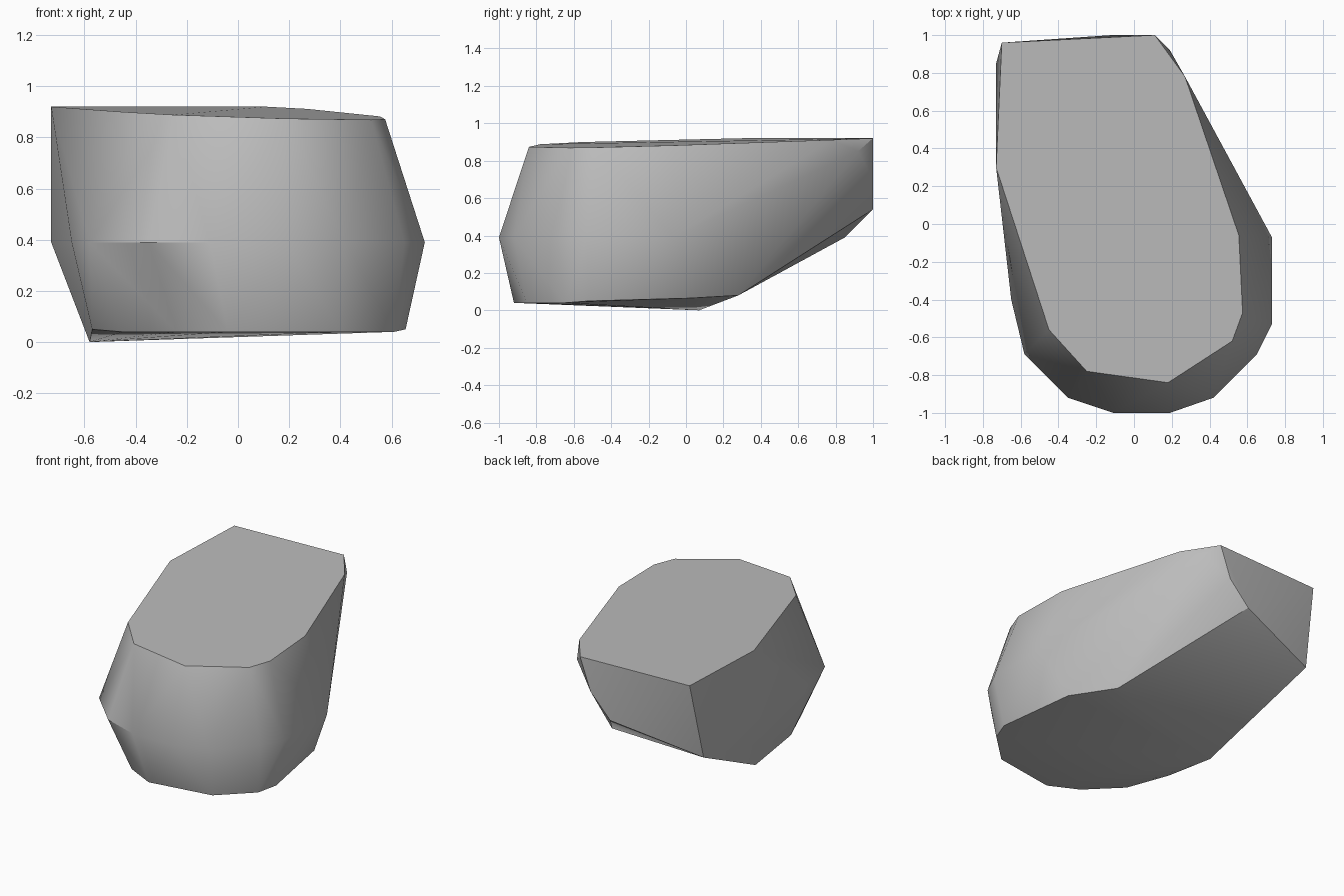
import bpy
import bmesh
import math

cube = bpy.data.objects.get("Cube")
if cube:
    bpy.data.objects.remove(cube, do_unlink=True)


def make_material(name, colour):
    material = bpy.data.materials.new(name)
    material.use_nodes = True
    material.diffuse_color = colour
    material.node_tree.nodes["Principled BSDF"].inputs["Base Color"].default_value = colour
    return material


def top_height(x, y):
    # Gently tilted upper face
    return min(0.92, 0.9 - 0.03 * x + 0.025 * y)


# Outline of the flat upper face
top_outline = [(-.7, .96), (-.73, .3), (-.45, -.56), (-.25, -.78), (.18, -.84),
               (.52, -.62), (.575, -.47), (.555, -.06), (.27, .78), (.11, 1)]

# Widest outline around the middle
waist_height = 0.39
waist_outline = [(-.73, .85), (-.65, -.4), (-.58, -.69), (-.35, -.92), (-.11, -1),
                 (.19, -1), (.42, -.92), (.65, -.69), (.73, -.53), (.73, -.07)]

# Underside corners and the chipped corners at the back
base_corners = [(-.58, .07, 0), (-.57, -.33, .05), (-.45, -.61, .04), (-.24, -.82, .04),
                (-.04, -.92, .04), (.4, -.85, .04), (.61, -.65, .04), (.655, -.52, .05),
                (.57, .02, .065), (.37, .28, .08)]
back_corners = [(-.12, 1, .54), (.03, 1, .7), (.19, .92, .85)]

corners = [(x, y, top_height(x, y)) for x, y in top_outline]
corners += [(x, y, waist_height) for x, y in waist_outline]
corners += base_corners + back_corners

# Wrap the corners in one faceted stone
bm = bmesh.new()
for corner in corners:
    bm.verts.new(corner)
hull = bmesh.ops.convex_hull(bm, input=bm.verts)
loose = {item for key in ("geom_interior", "geom_unused") for item in hull[key]
         if isinstance(item, bmesh.types.BMVert)}
bmesh.ops.delete(bm, geom=list(loose), context="VERTS")
bmesh.ops.dissolve_limit(bm, angle_limit=math.radians(2), verts=bm.verts, edges=bm.edges)
bmesh.ops.recalc_face_normals(bm, faces=bm.faces)

mesh = bpy.data.meshes.new("rock")
bm.to_mesh(mesh)
bm.free()
rock = bpy.data.objects.new("rock", mesh)
bpy.context.collection.objects.link(rock)
mesh.materials.append(make_material("stone grey", (0.5, 0.5, 0.5, 1)))

# Soft sides with crisp rims
bpy.ops.object.select_all(action="DESELECT")
rock.select_set(True)
bpy.context.view_layer.objects.active = rock
bpy.ops.object.shade_smooth_by_angle(angle=math.radians(32))
